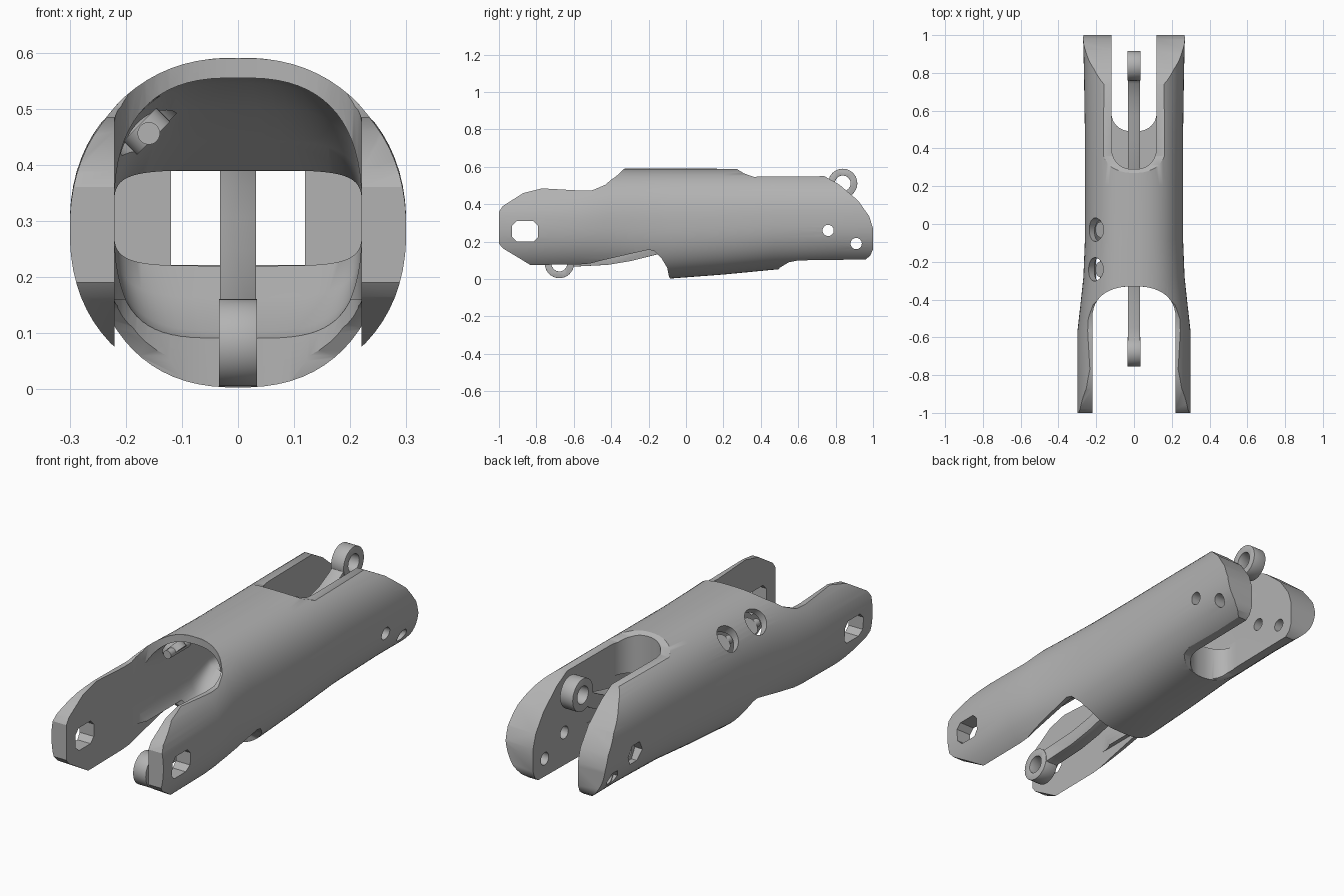
import bpy, bmesh, math
from mathutils import Matrix, Vector

old = bpy.data.objects.get("Cube")
if old:
    bpy.data.objects.remove(old, do_unlink=True)

grey = bpy.data.materials.new("plain_grey")
grey.use_nodes = True
grey.diffuse_color = (0.45, 0.45, 0.45, 1)
grey.node_tree.nodes["Principled BSDF"].inputs["Base Color"].default_value = (0.45, 0.45, 0.45, 1)


def finish(name, bm):
    bmesh.ops.recalc_face_normals(bm, faces=bm.faces[:])
    mesh = bpy.data.meshes.new(name)
    bm.to_mesh(mesh)
    bm.free()
    mesh.materials.append(grey)
    ob = bpy.data.objects.new(name, mesh)
    bpy.context.collection.objects.link(ob)
    return ob


def prism(name, pts, axis, lo, hi):
    """Extrude a closed outline along X (points are y, z) or Z (points are x, y)."""
    bm = bmesh.new()
    if axis == "X":
        loops = [[bm.verts.new((d, a, b)) for a, b in pts] for d in (lo, hi)]
    else:
        loops = [[bm.verts.new((a, b, d)) for a, b in pts] for d in (lo, hi)]
    skin(bm, loops)
    return finish(name, bm)


def skin(bm, loops):
    n = len(loops[0])
    for p, q in zip(loops, loops[1:]):
        for i in range(n):
            j = (i + 1) % n
            bm.faces.new((p[i], p[j], q[j], q[i]))
    bm.faces.new(loops[0])
    bm.faces.new(loops[-1])


def power(v, e):
    return math.copysign(abs(v) ** e, v)


def loft(name, sections, n=72):
    """Skin rounded sections given as y, half width, centre z, half height, squareness."""
    bm = bmesh.new()
    loops = []
    for y, w, zc, h, e in sections:
        angles = [2 * math.pi * (i + 0.5) / n for i in range(n)]
        loops.append([bm.verts.new((w * power(math.cos(t), e), y, zc + h * power(math.sin(t), e)))
                      for t in angles])
    skin(bm, loops)
    return finish(name, bm)


def circle(cy, cz, r, n=32):
    return [(cy + r * math.cos(2 * math.pi * i / n), cz + r * math.sin(2 * math.pi * i / n))
            for i in range(n)]


def u_plan(w, side, apex, far, n=24):
    arc = [math.pi * i / n for i in range(n + 1)]
    pts = [(w * power(math.cos(t), 0.85), side + (apex - side) * power(math.sin(t), 0.85)) for t in arc]
    return pts + [(-w, far), (w, far)]


def rod(name, centre, r, length, rot):
    bm = bmesh.new()
    bmesh.ops.create_cone(bm, cap_ends=True, segments=32, radius1=r, radius2=r, depth=length,
                          matrix=Matrix.Translation(centre) @ rot)
    return finish(name, bm)


def combine(ob, cutter, mode="DIFFERENCE"):
    mod = ob.modifiers.new("cut", "BOOLEAN")
    mod.operation, mod.solver, mod.object = mode, "EXACT", cutter
    apply(ob, mod)
    bpy.data.objects.remove(cutter, do_unlink=True)


def apply(ob, mod):
    bpy.context.view_layer.objects.active = ob
    bpy.ops.object.modifier_apply(modifier=mod.name)


def smooth(ob):
    bpy.ops.object.select_all(action="DESELECT")
    ob.select_set(True)
    bpy.context.view_layer.objects.active = ob
    bpy.ops.object.shade_smooth_by_angle(angle=math.radians(32))


# Outer shell, trimmed to its side outline
body = loft("finger_body", [
    (-1.0, .30, .285, .29, .9), (-.57, .30, .29, .29, .9), (-.42, .283, .297, .294, .87),
    (-.28, .268, .297, .294, .85), (-.08, .26, .297, .294, .85), (.2, .26, .307, .283, .85),
    (.47, .26, .32, .27, .85), (.8, .265, .325, .262, .85), (1.0, .27, .325, .26, .85)])
outline = [
    (-1.1, .19), (-1, .19), (-.98, .165), (-.79, .05), (-.74, .048), (-.6, .06), (-.45, .1),
    (-.2, .157), (-.17, .15), (-.13, .11), (-.1, .06), (-.085, -.02), (.47, -.02), (.5, .06),
    (.55, .09), (.6, .1), (.96, .105), (.985, .125), (1, .16), (1, .27), (.98, .335),
    (.92, .42), (.82, .505), (.74, .55), (.36, .547), (.31, .565), (.27, .59), (-.33, .59),
    (-.38, .55), (-.43, .505), (-.5, .475), (-.56, .473), (-.77, .485), (-.87, .46),
    (-.98, .39), (-1, .36), (-1.1, .36)]
combine(body, prism("outline_cutter", outline, "X", -.5, .5), "INTERSECT")

# Front fork, open further back underneath
combine(body, prism("front_top_cutter", u_plan(.22, -.5, -.33, -1.3), "Z", .15, 1))
combine(body, prism("front_low_cutter", u_plan(.22, -.2, -.085, -1.3), "Z", -.5, .16))

# Rounded pocket narrowing into the middle passage
combine(body, loft("pocket_cutter", [
    (-.6, .221, .305, .25, .75), (-.3, .221, .305, .25, .75), (-.16, .221, .305, .24, .7),
    (-.05, .221, .303, .2, .6), (.02, .221, .303, .14, .5), (.09, .221, .305, .085, .4),
    (.25, .221, .305, .085, .4)]))

# Rear fork
combine(body, prism("rear_top_cutter", u_plan(.12, .42, .29, 1.3), "Z", .24, 1))
combine(body, prism("rear_low_cutter", u_plan(.12, .6, .49, 1.3), "Z", -.5, .25))
passage = [(.2, .221), (.7, .221), (.7, .389), (.2, .389)]
combine(body, prism("passage_cutter", passage, "X", -.119, .119))

# Front pivot hole, rear pin holes and their recesses
octagon = [(-.93, .225), (-.905, .2), (-.815, .2), (-.79, .225),
           (-.79, .285), (-.815, .31), (-.905, .31), (-.93, .285)]
combine(body, prism("pivot_cutter", octagon, "X", -.6, .6))
for y, z, recess in ((.76, .26, .055), (.91, .19, .04)):
    combine(body, prism("pin_cutter", circle(y, z, .03), "X", -.6, .6))
    combine(body, prism("recess_cutter", circle(y, z, recess, 6), "X", -.6, -.22))

# Two slanted screw wells on one side
slant = Matrix.Rotation(math.radians(-45), 4, "Y")
outward = Vector((-1, 0, 1)).normalized()
wells = [Vector((0, y, .297)) for y in (-.03, -.24)]
for base in wells:
    combine(body, rod("well_cutter", base + outward * .3, .062, .17, slant))
smooth(body)

for i, base in enumerate(wells):
    head = rod("screw_head_%d" % (i + 1), base + outward * .23, .042, .035, slant)
    bar = rod("screw_bar_%d" % (i + 1), base + outward * .225, .02, .15,
              Matrix.Rotation(math.radians(90), 4, "X"))
    smooth(head)
    smooth(bar)

# Curved link: a ribbon with an eye at each end
ends = ((-.677, .083), (.838, .512))
path = [(-.64, .1), (-.55, .103), (-.42, .11), (-.3, .13), (-.15, .168), (0, .215), (.15, .275),
        (.3, .33), (.45, .367), (.58, .39), (.68, .415), (.76, .455), (.81, .49)]
top, low = [], []
for i, p in enumerate(path):
    a, b = Vector(path[max(i - 1, 0)]), Vector(path[min(i + 1, len(path) - 1)])
    d = (b - a).normalized()
    side = Vector((-d.y, d.x)) * .034
    top.append(tuple(Vector(p) + side))
    low.append(tuple(Vector(p) - side))
link = prism("curved_link", top + low[::-1], "X", -.032, .032)
for cy, cz in ends:
    combine(link, prism("eye", circle(cy, cz, .078, 40), "X", -.034, .034), "UNION")
for cy, cz in ends:
    combine(link, prism("eye_cutter", circle(cy, cz, .042), "X", -.2, .2))
bevel = link.modifiers.new("soft_edges", "BEVEL")
bevel.width, bevel.segments, bevel.limit_method = .007, 2, "ANGLE"
bevel.angle_limit = math.radians(50)
apply(link, bevel)
smooth(link)
